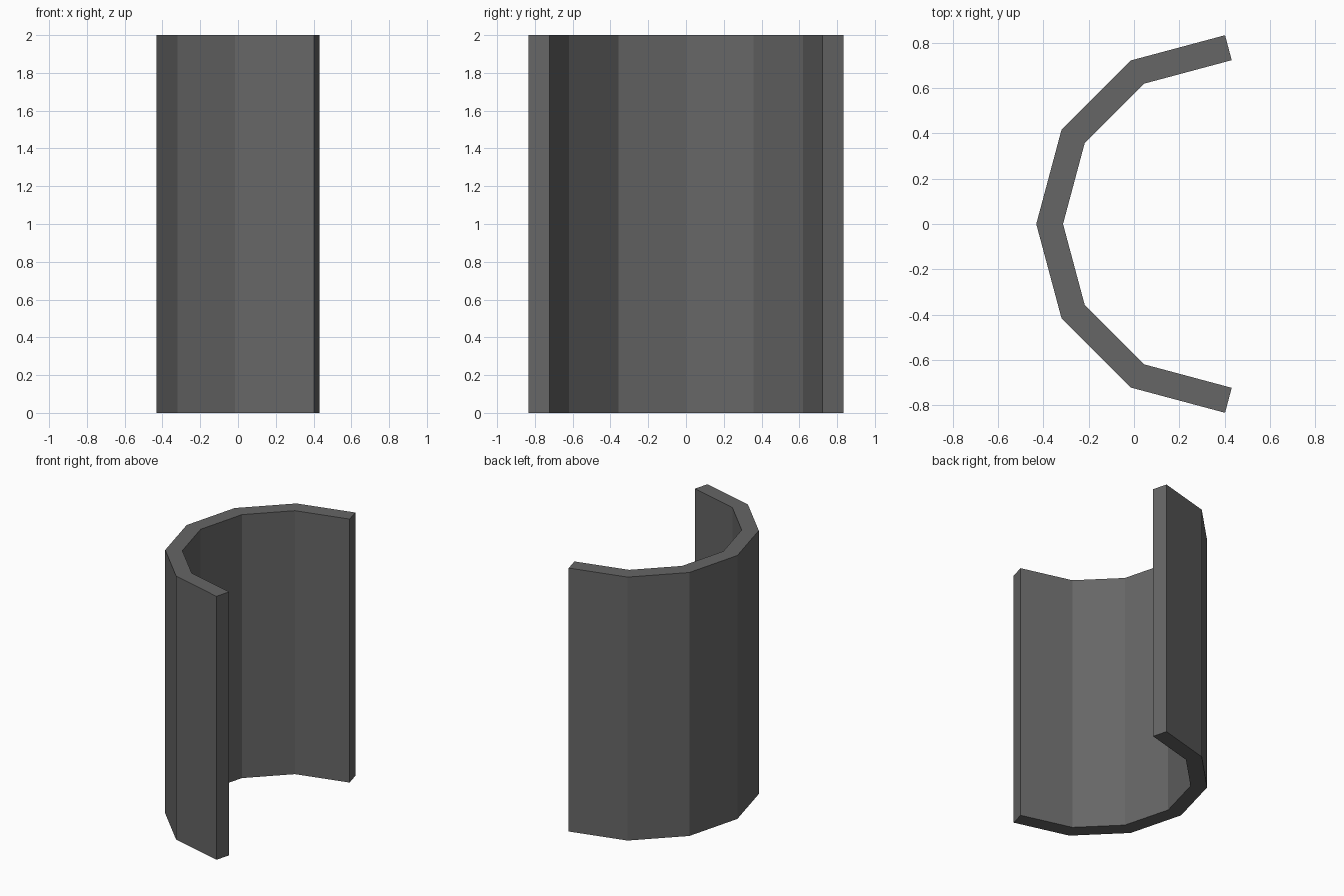
import bpy, bmesh, math

if "Cube" in bpy.data.objects:
    bpy.data.objects.remove(bpy.data.objects["Cube"])

RADIUS, THICK, HEIGHT, SIDES = 0.833, 0.114, 2.0, 12
# offset so the half shell, with its slanted end faces, is centred on x = 0
CENTRE = (RADIUS - THICK * math.sin(math.pi / SIDES)) / 2

# Colour
grey = bpy.data.materials.new("dark_grey")
grey.diffuse_color = (0.133, 0.133, 0.133, 1)
grey.use_nodes = True
grey.node_tree.nodes["Principled BSDF"].inputs["Base Color"].default_value = grey.diffuse_color

# Half of a twelve-sided wall, open towards +x
bm = bmesh.new()
columns = []
for i in range(SIDES // 2 + 1):
    a = math.pi / 2 + i * 2 * math.pi / SIDES
    x, y = CENTRE + RADIUS * math.cos(a), RADIUS * math.sin(a)
    columns.append([bm.verts.new((x, y, z)) for z in (0, HEIGHT)])
for (a0, a1), (b0, b1) in zip(columns, columns[1:]):
    bm.faces.new((a0, b0, b1, a1))  # normals point outwards
mesh = bpy.data.meshes.new("half_shell")
bm.to_mesh(mesh)
bm.free()
mesh.materials.append(grey)

shell = bpy.data.objects.new("half_shell", mesh)
bpy.context.collection.objects.link(shell)

# Wall thickness, grown inwards
wall = shell.modifiers.new("wall_thickness", 'SOLIDIFY')
wall.thickness = THICK
wall.offset = -1
wall.use_even_offset = True
